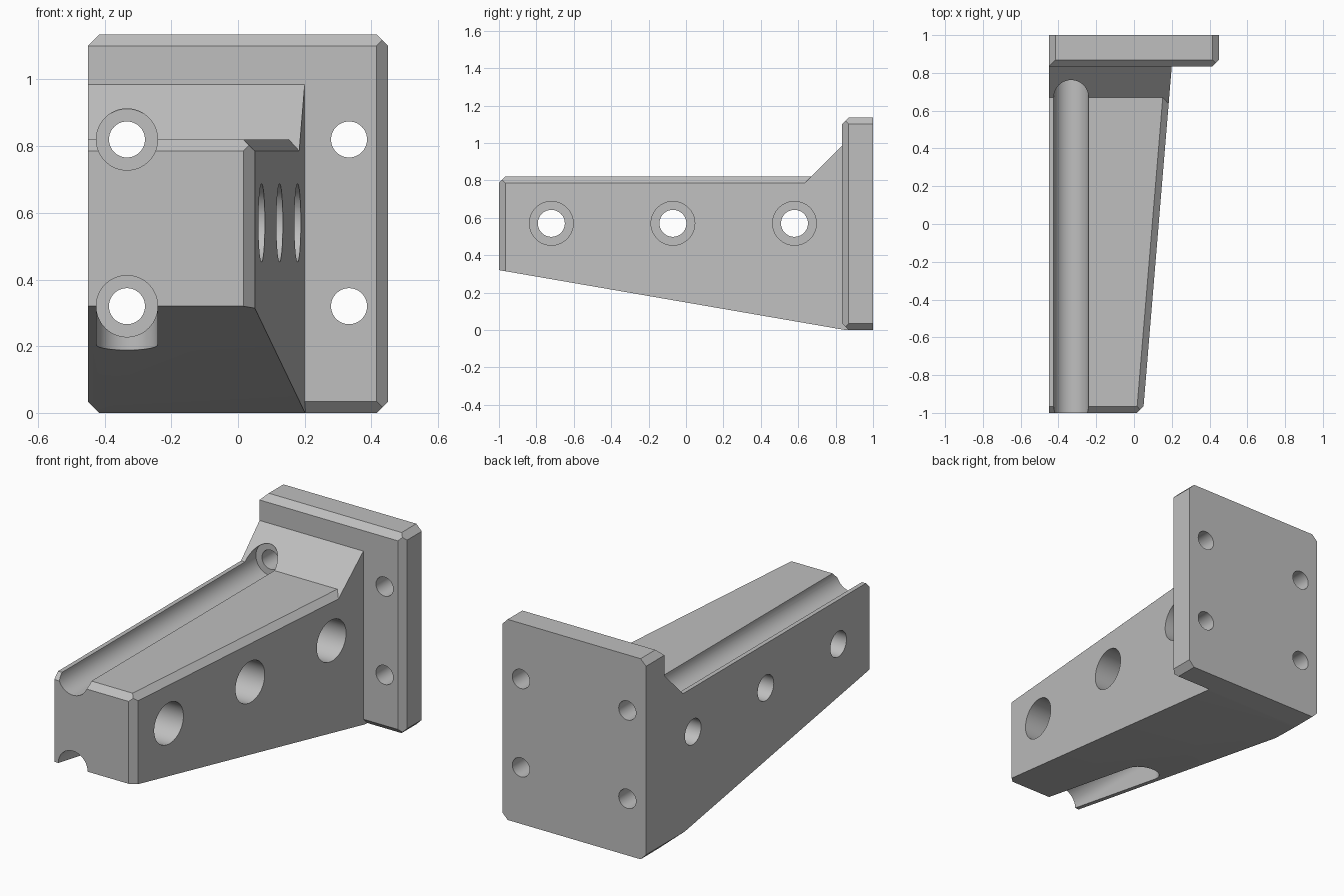
import bpy
import bmesh
from math import radians
from mathutils import Matrix, Vector

old = bpy.data.objects.get("Cube")
if old:
    bpy.data.objects.remove(old, do_unlink=True)

LEFT, RIGHT = 0.45, -0.45      # outer x limits
FACE = 0.835                   # front of the plate
HEIGHT = 1.135
C = 0.034                      # chamfer size
TAPER = Vector((1, -0.083, 0))  # normal of the slanted arm side

grey = bpy.data.materials.new("plain grey")
grey.use_nodes = True
grey.diffuse_color = (0.52, 0.52, 0.52, 1)
grey.node_tree.nodes["Principled BSDF"].inputs["Base Color"].default_value = grey.diffuse_color


def finish(bm, name):
    bmesh.ops.recalc_face_normals(bm, faces=bm.faces)
    mesh = bpy.data.meshes.new(name)
    bm.to_mesh(mesh)
    bm.free()
    mesh.materials.append(grey)
    obj = bpy.data.objects.new(name, mesh)
    bpy.context.collection.objects.link(obj)
    return obj


def prism(profile, x0, x1):
    """Extrude a (y, z) outline along x."""
    bm = bmesh.new()
    face = bm.faces.new([bm.verts.new((x0, y, z)) for y, z in profile])
    new = bmesh.ops.extrude_face_region(bm, geom=[face])["geom"]
    bmesh.ops.translate(bm, verts=[v for v in new if isinstance(v, bmesh.types.BMVert)],
                        vec=(x1 - x0, 0, 0))
    return bm


def chop(bm, point, normal):
    """Slice off everything beyond a plane and cap the cut."""
    cut = bmesh.ops.bisect_plane(bm, geom=bm.verts[:] + bm.edges[:] + bm.faces[:], dist=1e-6,
                                 plane_co=point, plane_no=Vector(normal).normalized(),
                                 clear_outer=True)["geom_cut"]
    edges = [e for e in cut if isinstance(e, bmesh.types.BMEdge)]
    if edges:
        bmesh.ops.contextual_create(bm, geom=edges)


def rod(name, start, end, radius):
    start, end = Vector(start), Vector(end)
    axis = end - start
    bm = bmesh.new()
    turn = Vector((0, 0, 1)).rotation_difference(axis).to_matrix().to_4x4()
    bmesh.ops.create_cone(bm, cap_ends=True, segments=64, radius1=radius, radius2=radius,
                          depth=axis.length,
                          matrix=Matrix.Translation((start + end) / 2) @ turn)
    return finish(bm, name)


def combine(target, tool, operation):
    tool.hide_render = True
    mod = target.modifiers.new(operation.lower(), "BOOLEAN")
    mod.operation, mod.object, mod.solver = operation, tool, "EXACT"
    bpy.context.view_layer.objects.active = target
    bpy.ops.object.modifier_apply(modifier=mod.name)
    bpy.data.objects.remove(tool, do_unlink=True)


# Mounting plate with cut corners and three chamfered front edges
bm = prism([(FACE, 0), (1, 0), (1, HEIGHT), (FACE, HEIGHT)], RIGHT, LEFT)
for sx in (-1, 1):
    chop(bm, (sx * LEFT, 1, HEIGHT - C), (sx, 0, 1))
    chop(bm, (sx * LEFT, 1, C), (sx, 0, -1))
chop(bm, (LEFT - C, FACE, 0), (1, -1, 0))
chop(bm, (0, FACE, HEIGHT - C), (0, -1, 1))
chop(bm, (0, FACE, C), (0, -1, -1))
bracket = finish(bm, "wall_bracket")

# Tapered arm with chamfered top and front edges
bm = prism([(-1, 0.32), (0.85, 0), (0.93, 0), (0.93, 0.82), (-1, 0.82)], RIGHT, 0.4)
chop(bm, (0.2, FACE, 0), TAPER)
chop(bm, (0.2, FACE, 0.82 - C), TAPER + Vector((0, 0, 1)))
chop(bm, (0, -1, 0.82 - C), (0, -1, 1))
chop(bm, (0.05, C - 1, 0), (1, -1, 0))
chop(bm, (RIGHT, 0, C), (-1, 0, -1))
combine(bracket, finish(bm, "arm"), "UNION")

# Sloped gusset between arm and plate
bm = prism([(0.535, 0.685), (0.93, 0.685), (0.93, 0.985), (FACE, 0.985)], RIGHT, 0.4)
chop(bm, (0.2, FACE, 0), TAPER)
combine(bracket, finish(bm, "gusset"), "UNION")

# Plate screw holes, with long bores along the arm on the right side
for z in (0.32, 0.82):
    for x in (-0.333, 0.333):
        combine(bracket, rod("screw_hole", (x, 0.5, z), (x, 1.2, z), 0.054), "DIFFERENCE")
    combine(bracket, rod("screw_bore", (-0.333, -1.2, z), (-0.333, 0.767, z), 0.092), "DIFFERENCE")

# Round-ended slot opening the lower bore downwards
slot = finish(prism([(-1.2, -0.2), (-0.33, -0.2), (-0.33, 0.32), (-1.2, 0.32)],
                    -0.425, -0.241), "slot")
combine(bracket, slot, "DIFFERENCE")
combine(bracket, rod("slot_end", (-0.333, -0.33, -0.2), (-0.333, -0.33, 0.32), 0.092), "DIFFERENCE")

# Counterbored cross holes through the arm
for y in (-0.72, -0.07, 0.58):
    combine(bracket, rod("cross_hole", (-0.7, y, 0.57), (0.5, y, 0.57), 0.072), "DIFFERENCE")
    combine(bracket, rod("counterbore", (-0.25, y, 0.57), (0.5, y, 0.57), 0.117), "DIFFERENCE")

bpy.ops.object.select_all(action="DESELECT")
bracket.select_set(True)
bpy.context.view_layer.objects.active = bracket
bpy.ops.object.shade_smooth_by_angle(angle=radians(20))
